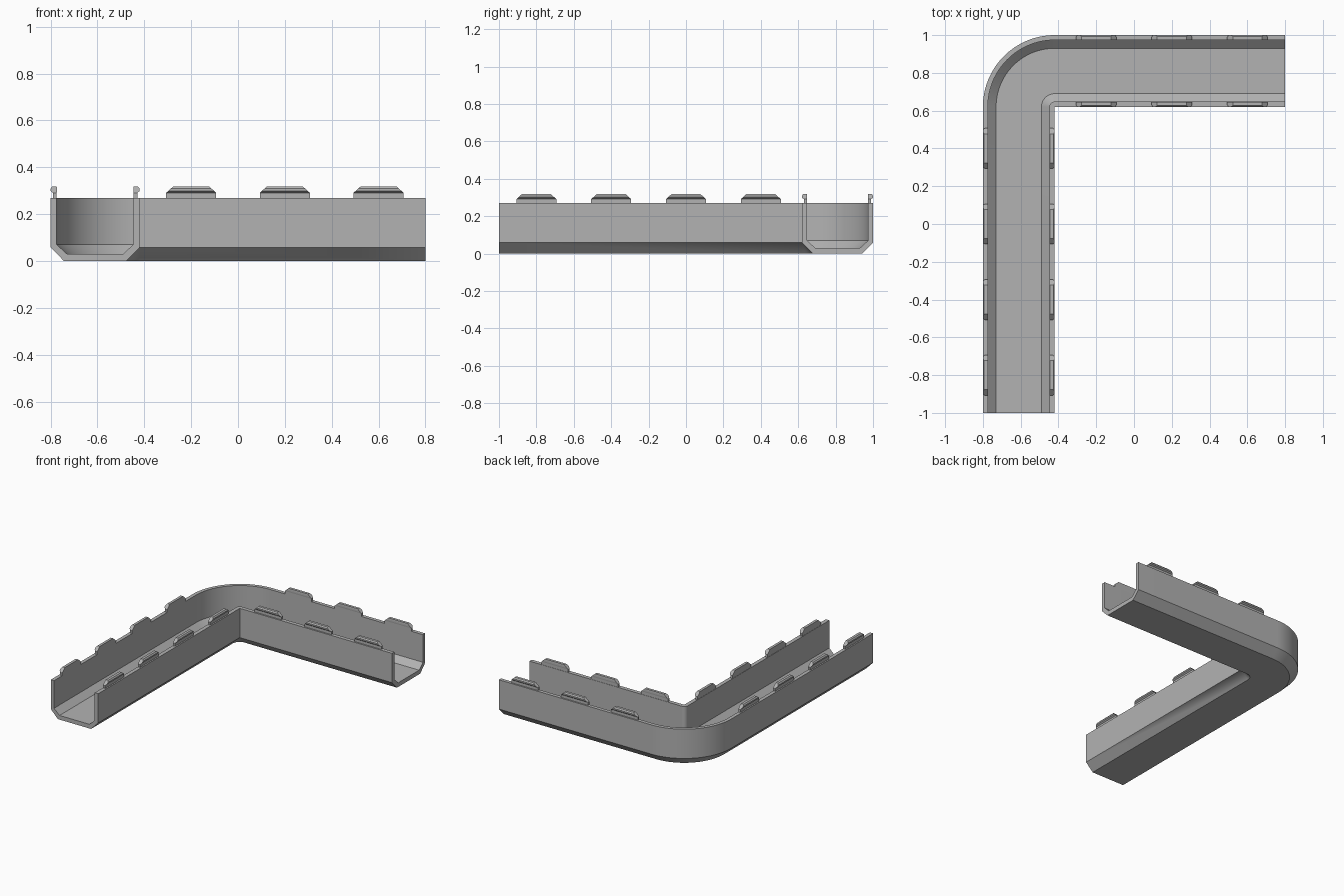
import bpy, bmesh, math

if "Cube" in bpy.data.objects:
    bpy.data.objects.remove(bpy.data.objects["Cube"])

grey = bpy.data.materials.new("light_grey")
grey.diffuse_color = (0.45, 0.45, 0.45, 1)
grey.use_nodes = True
grey.node_tree.nodes["Principled BSDF"].inputs["Base Color"].default_value = grey.diffuse_color

CX, CY = -0.42, 0.62      # inner corner, pivot of the bend
W, RIM = 0.38, 0.27       # channel width and wall height


def finish(bm, name):
    bmesh.ops.recalc_face_normals(bm, faces=bm.faces)
    mesh = bpy.data.meshes.new(name)
    bm.to_mesh(mesh)
    bm.free()
    mesh.materials.append(grey)
    ob = bpy.data.objects.new(name, mesh)
    bpy.context.collection.objects.link(ob)
    return ob


# Channel: U section (distance from inner corner, height) swept round the bend
section = [(0, RIM), (0, 0.058), (0.057, 0), (W - 0.057, 0), (W, 0.058), (W, RIM),
           (W - 0.026, RIM), (W - 0.026, 0.07), (0.31, 0.03),
           (0.07, 0.03), (0.028, 0.07), (0.028, RIM)]
STEPS = 32
bm = bmesh.new()
rings = [[bm.verts.new((CX - r, -1, z)) for r, z in section]]
for i in range(STEPS + 1):
    a = math.pi - i / STEPS * math.pi / 2
    rings.append([bm.verts.new((CX + r * math.cos(a), CY + r * math.sin(a), z))
                  for r, z in section])
rings.append([bm.verts.new((0.8, CY + r, z)) for r, z in section])
n = len(section)
for p, q in zip(rings, rings[1:]):
    for i in range(n):
        j = (i + 1) % n
        bm.faces.new((p[i], p[j], q[j], q[i]))
bm.faces.new(rings[0])
bm.faces.new(rings[-1])
bmesh.ops.remove_doubles(bm, verts=bm.verts, dist=1e-5)
channel = finish(bm, "channel")
bpy.context.view_layer.objects.active = channel
channel.select_set(True)
bpy.ops.object.shade_smooth_by_angle(angle=math.radians(30))

# Clip tabs: rows of (height, outer inset, inner inset, half length)
rows = [(0.262, 0.010, 0.026, 0.107), (0.291, 0.010, 0.026, 0.107),
        (0.299, 0.000, 0.027, 0.098), (0.309, 0.000, 0.027, 0.087),
        (0.318, 0.007, 0.026, 0.077)]


def clip_tab(name, place):
    """place(along, inset) gives the x, y of a point on the wall."""
    bm = bmesh.new()
    loops = []
    for z, o, i, h in rows:
        loops.append([bm.verts.new((*place(s, d), z))
                      for s, d in ((-h, o), (h, o), (h, i), (-h, i))])
    for p, q in zip(loops, loops[1:]):
        for k in range(4):
            m = (k + 1) % 4
            bm.faces.new((p[k], p[m], q[m], q[k]))
    bm.faces.new(loops[0])
    bm.faces.new(loops[-1])
    finish(bm, name)


for c in (-0.8, -0.4, 0.0, 0.4):
    clip_tab("outer_side_tab", lambda s, d: (CX - W + d, c + s))
    clip_tab("inner_side_tab", lambda s, d: (CX - d, c + s))
for c in (-0.2, 0.2, 0.6):
    clip_tab("outer_back_tab", lambda s, d: (c + s, CY + W - d))
    clip_tab("inner_back_tab", lambda s, d: (c + s, CY + d))
